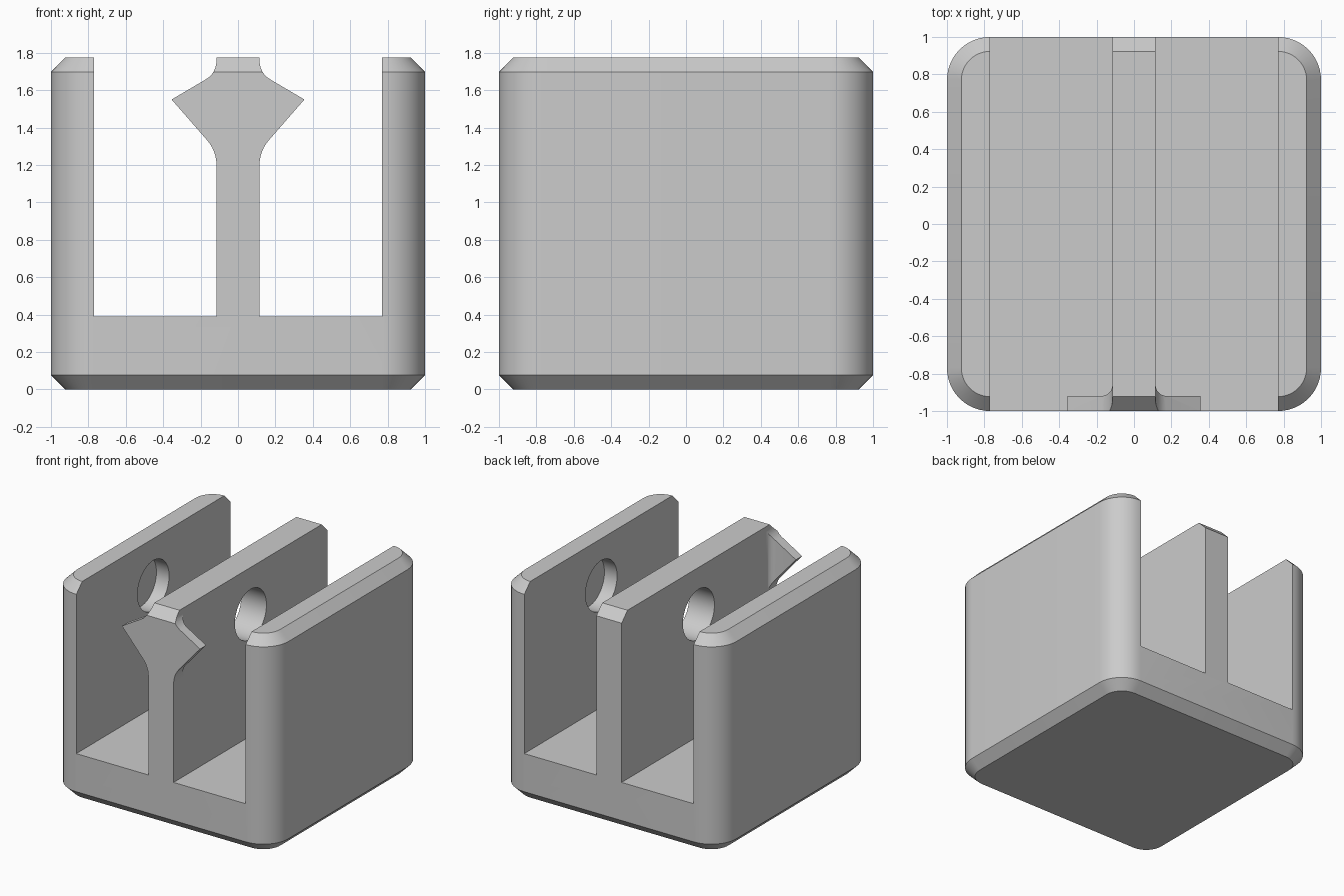
import bpy, bmesh, math
from math import sin, cos, radians
from mathutils import Vector

if "Cube" in bpy.data.objects:
    bpy.data.objects.remove(bpy.data.objects["Cube"])

H, CHAMFER, CORNER = 1.775, 0.077, 0.23
WALL, SLOT, FLOOR = 0.115, 0.77, 0.39

grey = bpy.data.materials.new("plain grey")
grey.use_nodes = True
colour = (0.6, 0.6, 0.6, 1)
grey.diffuse_color = colour
grey.node_tree.nodes["Principled BSDF"].inputs["Base Color"].default_value = colour


def make(name, bm):
    bmesh.ops.recalc_face_normals(bm, faces=bm.faces)
    mesh = bpy.data.meshes.new(name)
    bm.to_mesh(mesh)
    bm.free()
    mesh.materials.append(grey)
    ob = bpy.data.objects.new(name, mesh)
    bpy.context.collection.objects.link(ob)
    return ob


def box(name, lo, hi):
    bm = bmesh.new()
    bmesh.ops.create_cube(bm, size=1)
    lo, hi = Vector(lo), Vector(hi)
    for v in bm.verts:
        v.co = (lo + hi) / 2 + v.co * (hi - lo)
    return make(name, bm)


def prism(name, points, offset):
    """Extrude a closed loop of points along an offset."""
    bm = bmesh.new()
    face = bm.faces.new([bm.verts.new(p) for p in points])
    ext = bmesh.ops.extrude_face_region(bm, geom=[face], use_keep_orig=True)
    bmesh.ops.translate(bm, vec=offset,
                        verts=[g for g in ext["geom"] if isinstance(g, bmesh.types.BMVert)])
    return make(name, bm)


def combine(ob, tool, operation):
    """Apply a boolean and discard the tool."""
    mod = ob.modifiers.new("cut", 'BOOLEAN')
    mod.operation, mod.solver, mod.object = operation, 'EXACT', tool
    bpy.context.view_layer.objects.active = ob
    bpy.ops.object.modifier_apply(modifier=mod.name)
    bpy.data.objects.remove(tool)


def mirrored(half):
    return half + [(-a, b) for a, b in reversed(half)]


def arrow_head():
    """Barbed front end of the middle wall, blended into its sides."""
    low = [radians(41) * i / 6 for i in range(7)]
    high = [radians(59) * i / 6 for i in range(6, -1, -1)]
    side = [(0.105, 1.17)]
    side += [(WALL + 0.2 * (1 - cos(t)), 1.2 + 0.2 * sin(t)) for t in low]
    side += [(0.355, 1.55)]
    side += [(WALL + 0.115 * (1 - cos(t)), 1.757 - 0.115 * sin(t)) for t in high]
    side += [(0.105, 1.79)]
    head = prism("arrow_head", [(x, -1.2, z) for x, z in mirrored(side)], (0, 0.5, 0))
    # plan: a thin plate whose back is filleted to the wall
    r = 0.06
    arc = [radians(15) * i for i in range(7)]
    plan = [(0.5, -1.3), (0.5, -0.92)]
    plan += [(WALL + r - r * sin(t), -0.92 + r - r * cos(t)) for t in arc]
    plan += [(0.105, -0.83)]
    limit = prism("head_plan", [(x, y, 1) for x, y in mirrored(plan)], (0, 0, 1))
    combine(head, limit, 'INTERSECT')
    return head


# Rounded block with chamfered top and bottom rims
bm = bmesh.new()
bmesh.ops.create_cube(bm, size=1)
for v in bm.verts:
    v.co = (v.co.x * 2, v.co.y * 2, (v.co.z + 0.5) * H)
upright = [e for e in bm.edges if abs(e.verts[0].co.z - e.verts[1].co.z) > 1]
bmesh.ops.bevel(bm, geom=upright, offset=CORNER, segments=12, profile=0.5, affect='EDGES')
rims = [e for e in bm.edges if abs(e.verts[0].co.z - e.verts[1].co.z) < 0.01]
bmesh.ops.bevel(bm, geom=rims, offset=CHAMFER, segments=1, affect='EDGES')
block = make("slotted_block", bm)

# Two full-length slots, leaving the arrow head standing
for side in (-1, 1):
    xs = sorted((side * WALL, side * SLOT))
    slot = box("slot_cutter", (xs[0], -1.1, FLOOR), (xs[1], 1.1, 2))
    combine(slot, arrow_head(), 'DIFFERENCE')
    combine(block, slot, 'DIFFERENCE')

# Cross bore: through the middle wall, blind in both outer walls
reach = SLOT + 0.115
ring = [math.tau * i / 48 for i in range(48)]
bore = prism("bore_cutter", [(-reach, 0.205 * cos(t), 1.39 + 0.205 * sin(t)) for t in ring],
             (2 * reach, 0, 0))
combine(block, bore, 'DIFFERENCE')

bpy.ops.object.select_all(action='DESELECT')
block.select_set(True)
bpy.context.view_layer.objects.active = block
bpy.ops.object.shade_smooth_by_angle(angle=radians(25))
